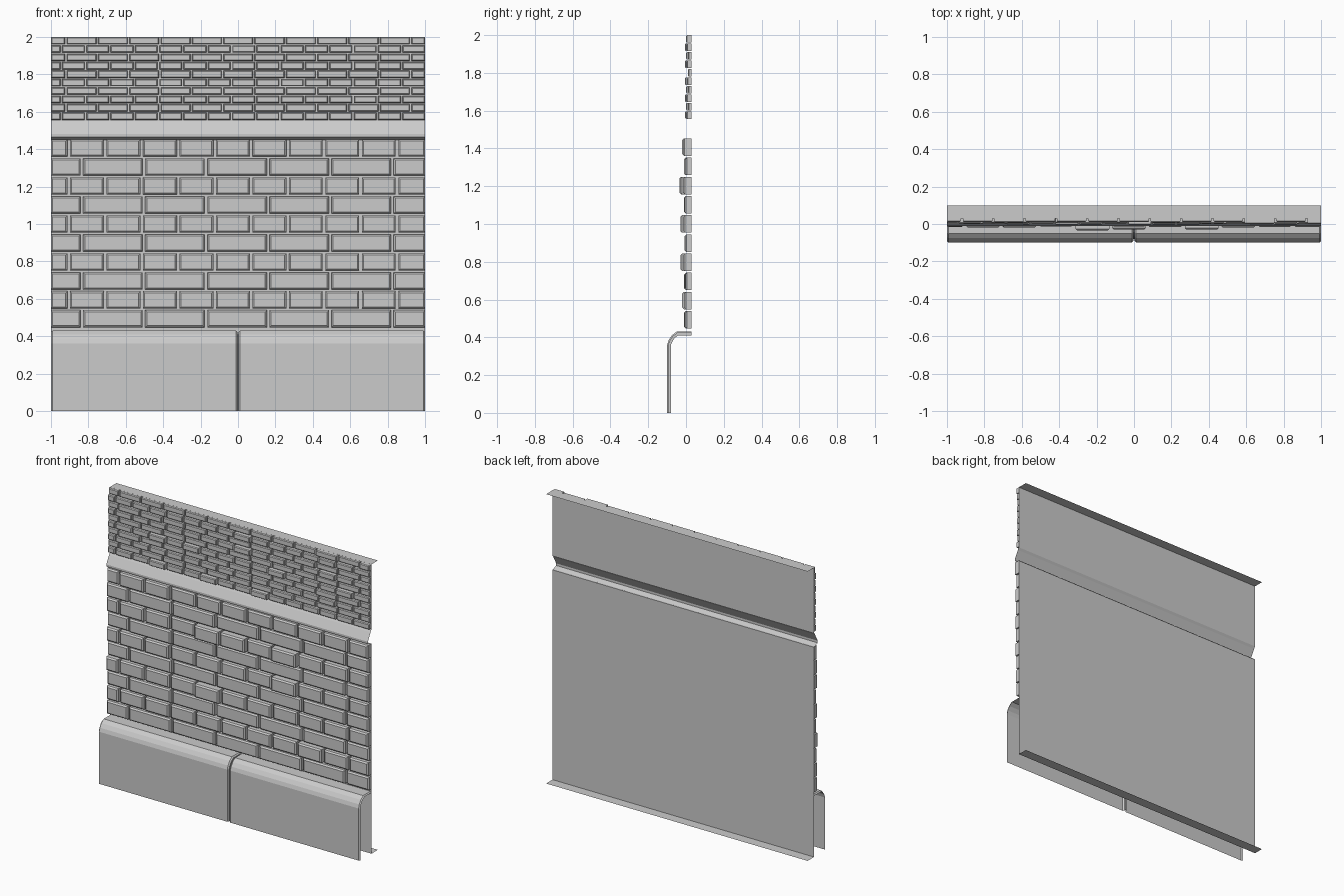
import bpy, bmesh, random

if "Cube" in bpy.data.objects:
    bpy.data.objects.remove(bpy.data.objects["Cube"])
random.seed(4)

WALL_Y = 0.03


def make_object(name, bm):
    bmesh.ops.recalc_face_normals(bm, faces=bm.faces)
    me = bpy.data.meshes.new(name)
    bm.to_mesh(me)
    bm.free()
    ob = bpy.data.objects.new(name, me)
    bpy.context.collection.objects.link(ob)
    return ob


def loft(name, sections):
    """Skin a list of (x, [(y, z), ...]) open profiles."""
    bm = bmesh.new()
    rows = [[bm.verts.new((x, y, z)) for y, z in prof] for x, prof in sections]
    for a, b in zip(rows, rows[1:]):
        for i in range(len(a) - 1):
            bm.faces.new((a[i], b[i], b[i + 1], a[i + 1]))
    return make_object(name, bm)


def brick(bm, x0, x1, z0, z1, front, bev):
    """Open-backed block with a chamfered front."""
    rings = []
    for y, d in ((WALL_Y, 0), (front + bev, 0), (front, bev)):
        rings.append([bm.verts.new(p) for p in (
            (x0 + d, y, z0 + d), (x1 - d, y, z0 + d),
            (x1 - d, y, z1 - d), (x0 + d, y, z1 - d))])
    for a, b in zip(rings, rings[1:]):
        for i in range(4):
            j = (i + 1) % 4
            bm.faces.new((a[i], a[j], b[j], b[i]))
    bm.faces.new(rings[-1])


def brick_course(bm, z0, z1, first, pitch, gap, bev, fronts):
    """One row, cut at the panel ends; fronts(column) gives the face depth."""
    joints = [-1 - gap / 2]
    x = first
    while x < 0.99:
        joints.append(x)
        x += pitch
    joints.append(1 + gap / 2)
    for i, (a, b) in enumerate(zip(joints, joints[1:])):
        brick(bm, a + gap / 2, b - gap / 2, z0, z1, fronts(i), bev)


# back sheet with flanges and the sloped sill
wall = [(0.1, 0), (WALL_Y, 0), (WALL_Y, 1.45), (-0.01, 1.465), (-0.01, 1.48),
        (0.02, 1.535), (WALL_Y, 1.55), (WALL_Y, 2), (0.1, 2)]
loft("wall_sheet", [(-1, wall), (1, wall)])

# plinth: two rounded-top blocks with a groove between
def plinth_profile(d):
    return [(-0.1 + d, 0), (-0.1 + d, 0.36), (-0.092 + d, 0.385 - d * 0.4),
            (-0.075 + d * 0.7, 0.41 - d * 0.7), (-0.05 + d * 0.4, 0.43 - d),
            (WALL_Y, 0.43 - d)]

full, inset, deep = plinth_profile(0), plinth_profile(0.008), plinth_profile(0.02)
loft("plinth", [(-1, inset), (-0.992, full), (-0.012, full), (-0.004, inset),
                (-0.004, deep), (0.004, deep), (0.004, inset), (0.012, full),
                (0.992, full), (1, inset)])

# large bricks: long and short courses alternate, some stick out
proud = {(3, 4): -0.03, (7, 4): -0.035, (7, 5): -0.03, (7, 7): -0.03,
         (5, 7): -0.03, (1, 8): -0.02, (9, 8): -0.02, (9, 2): -0.018, (5, 2): -0.02}
bm = bmesh.new()
for row in range(10):
    z = 0.447 + row * 0.1015
    short = row % 2

    def depth(col, row=row, short=short):
        base = -0.012 if short else -0.006
        return proud.get((row, col), base + random.uniform(-0.006, 0.004))
    brick_course(bm, z, z + 0.092, -0.905 if short else -0.835,
                 0.195 if short else 0.332, 0.014, 0.009, depth)
make_object("large_bricks", bm)

# small bricks above the sill
bm = bmesh.new()
for row in range(10):
    z = 1.557 + row * 0.0449
    short = row % 2 == 0

    def depth(col, short=short):
        d = 0.006 if short else 0.012
        return d - (0.012 if random.random() < 0.12 else random.uniform(0, 0.003))
    brick_course(bm, z, z + 0.0385, -0.945 if short else -0.92,
                 0.13 if short else 0.1675, 0.009, 0.005, depth)
make_object("small_bricks", bm)
